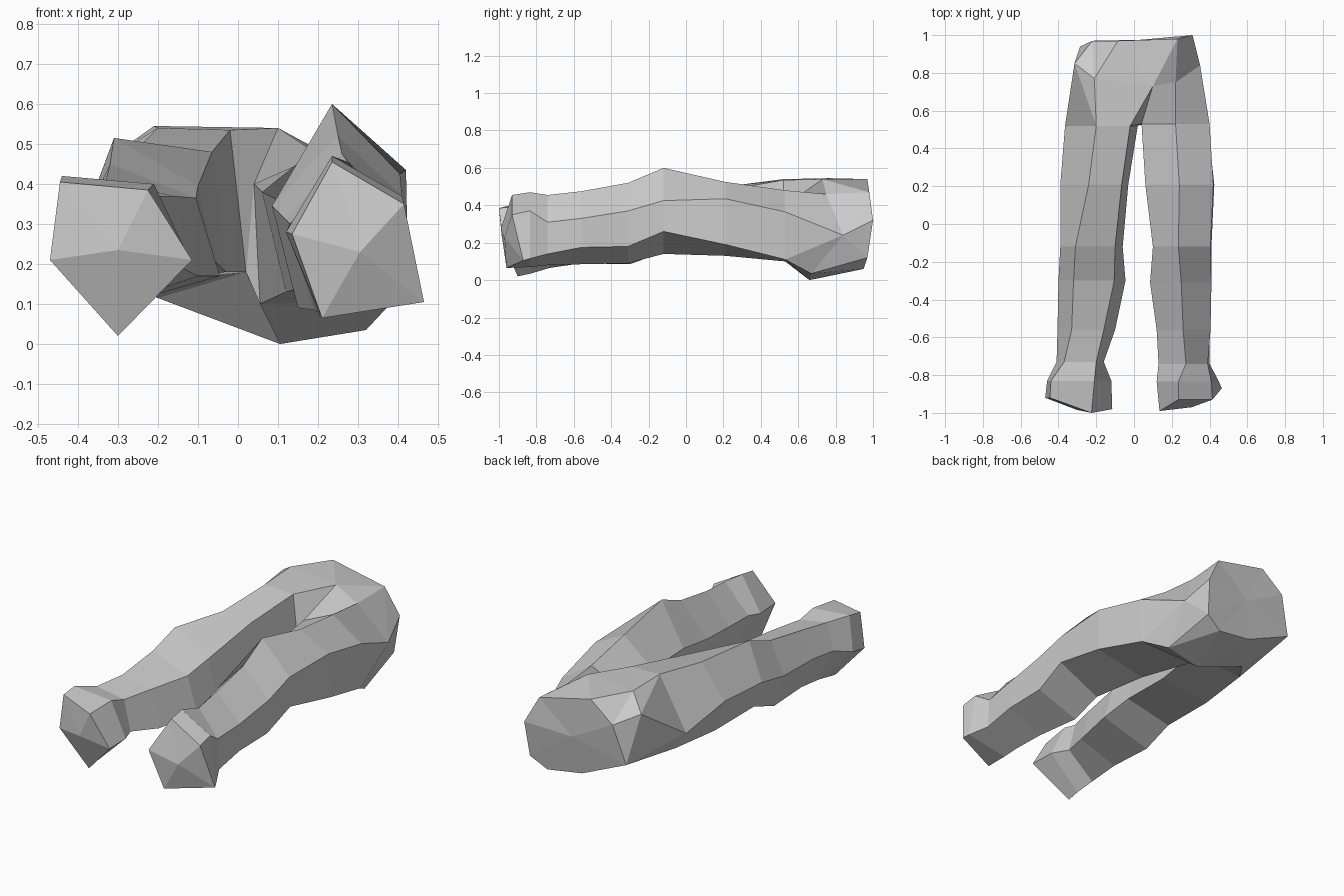
import bpy, bmesh

bm = bmesh.new()


def loft(ring_a, ring_b):
    n = len(ring_a)
    for i in range(n):
        j = (i + 1) % n
        bm.faces.new((ring_a[i], ring_a[j], ring_b[j], ring_b[i]))


def fan(ring, centre):
    c = bm.verts.new(centre)
    for i in range(len(ring)):
        bm.faces.new((ring[i], ring[(i + 1) % len(ring)], c))


def leg(cuff, centre, stations):
    """Five-sided leg: slanted cuff opening, then (x, z) sections along y."""
    first = ring = [bm.verts.new(p) for p in cuff]
    fan(first, centre)
    for y, section in stations:
        nxt = [bm.verts.new((x, y, z)) for x, z in section]
        loft(ring, nxt)
        ring = nxt
    return ring


# Left leg, corners: top outer, top inner, inner, bottom, outer
L = leg(
    [(-.445, -.92, .405), (-.225, -1, .385), (-.115, -.98, .21), (-.30, -.90, .02), (-.47, -.92, .21)],
    (-.30, -.985, .235),
    [(-.83, [(-.44, .42), (-.21, .40), (-.12, .21), (-.30, .035), (-.46, .22)]),
     (-.73, [(-.37, .40), (-.20, .37), (-.16, .20), (-.32, .065), (-.41, .25)]),
     (-.56, [(-.33, .41), (-.16, .37), (-.10, .17), (-.33, .09), (-.405, .27)]),
     (-.30, [(-.32, .45), (-.105, .365), (-.045, .17), (-.34, .085), (-.40, .27)]),
     (-.12, [(-.31, .515), (-.10, .395), (-.06, .21), (-.34, .15), (-.39, .30)]),
     (.21, [(-.24, .50), (-.065, .48), (-.03, .18), (-.33, .14), (-.39, .32)]),
     (.52, [(-.20, .54), (-.02, .535), (.02, .18), (-.30, .15), (-.365, .25)])])

# Right leg, corners: top, outer upper, outer lower, inner lower, inner upper
R = leg(
    [(.235, -.93, .455), (.415, -.93, .35), (.465, -.87, .105), (.21, -.96, .065), (.135, -.99, .275)],
    (.305, -.97, .23),
    [(-.835, [(.235, .47), (.41, .37), (.45, .115), (.205, .07), (.12, .28)]),
     (-.74, [(.275, .455), (.39, .31), (.40, .14), (.20, .08), (.13, .30)]),
     (-.56, [(.26, .475), (.405, .33), (.40, .175), (.19, .085), (.12, .31)]),
     (-.31, [(.25, .52), (.41, .37), (.40, .18), (.15, .09), (.085, .345)]),
     (-.12, [(.235, .60), (.405, .425), (.41, .26), (.16, .14), (.10, .36)]),
     (.21, [(.24, .525), (.42, .435), (.425, .19), (.12, .13), (.06, .38)]),
     (.53, [(.22, .48), (.40, .365), (.39, .11), (.055, .10), (.04, .40)])])

# Waist opening, clockwise from the top left, closed with a fan
W = [bm.verts.new(p) for p in [
    (-.085, .97, .54), (.23, .98, .47), (.31, 1, .32), (.295, .97, .12),
    (.20, .95, .06), (-.01, .94, .09), (-.285, .94, .21), (-.22, .97, .43)]]
fan(W, (.03, .975, .30))
A, B, C, D, E, F, G, H = W

# Hips: front panel, crotch, seat and side points
K, P, Q, T, S, J, U, V = [bm.verts.new(p) for p in [
    (-.21, .77, .545), (.10, .73, .54), (.105, .66, 0), (.22, .75, .46),
    (.35, .84, .24), (-.315, .85, .47), (-.20, .66, .115), (.32, .67, .035)]]
for f in [
    # front panel
    (L[0], L[1], K), (K, A, H), (L[1], P, K), (K, P, A), (P, B, A), (P, T, B),
    # left side
    (L[0], K, J), (K, H, J), (J, H, G), (L[0], J, L[4]), (L[4], J, G),
    # right side
    (R[0], R[1], S, T), (T, S, B), (S, C, B), (R[1], R[2], S), (S, D, C), (R[2], V, S), (V, D, S),
    # seat
    (R[2], R[3], Q), (R[2], Q, V), (V, Q, E), (V, E, D), (Q, F, E),
    (Q, U, F), (U, G, F), (L[3], G, U), (L[3], L[4], G), (L[2], L[3], U), (L[2], U, Q),
    # crotch
    (L[1], L[2], R[4], P), (R[4], R[0], T, P), (L[2], R[3], R[4]), (L[2], Q, R[3])]:
    bm.faces.new(f)

# Finished garment with flat faces
bmesh.ops.recalc_face_normals(bm, faces=bm.faces)
mesh = bpy.data.meshes.new("trousers")
bm.to_mesh(mesh)
bm.free()
bpy.context.collection.objects.link(bpy.data.objects.new("trousers", mesh))
